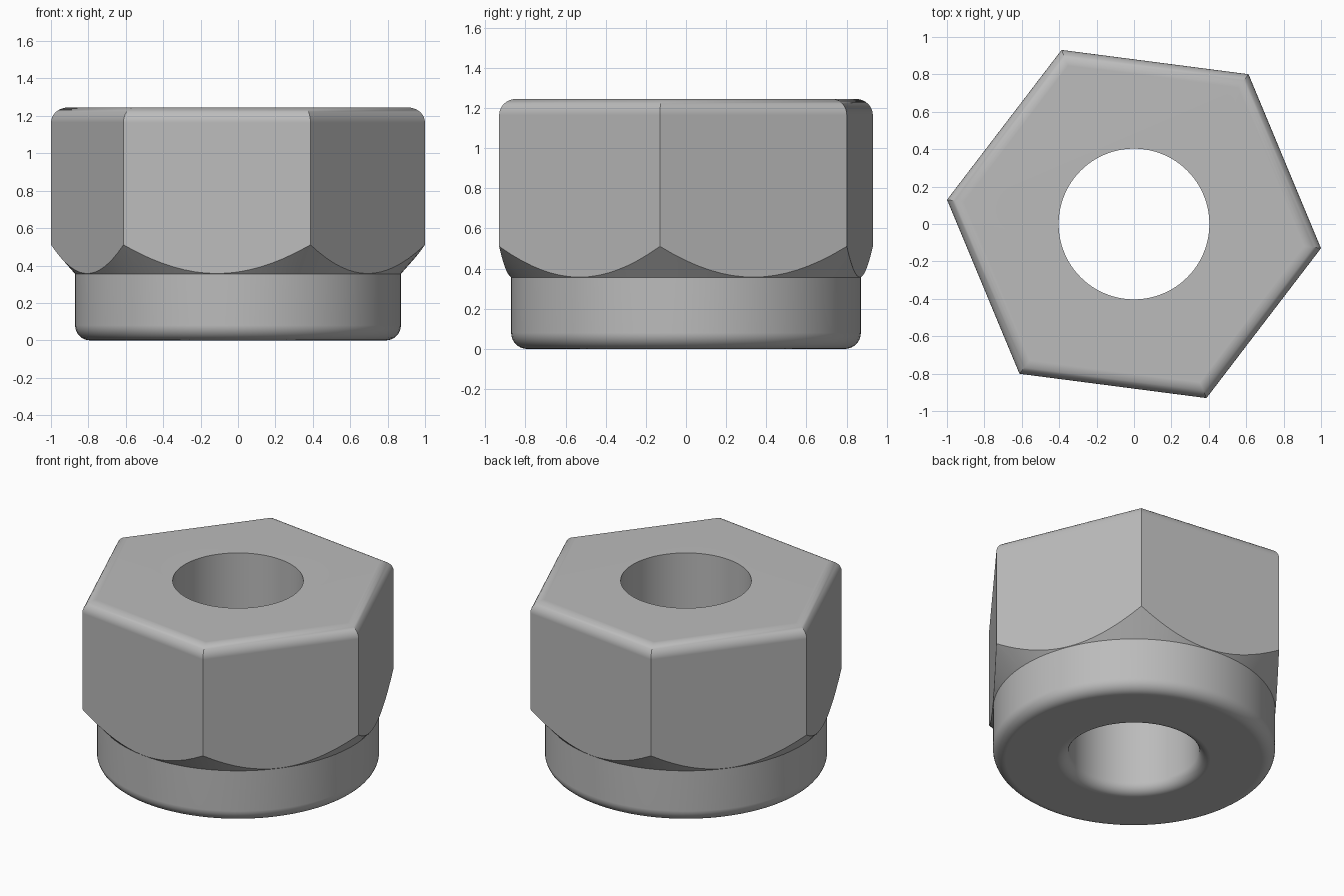
import bpy, bmesh, math

if "Cube" in bpy.data.objects:
    bpy.data.objects.remove(bpy.data.objects["Cube"], do_unlink=True)

HEIGHT = 1.245
APOTHEM = 0.873        # centre to flat of the hexagon
COLLAR_R, COLLAR_TOP = 0.871, 0.355
BORE_R = 0.403
FILLET = 0.08

steel = bpy.data.materials.new("grey_steel")
steel.use_nodes = True
colour = (0.5, 0.5, 0.5, 1)
steel.diffuse_color = colour
steel.node_tree.nodes["Principled BSDF"].inputs["Base Color"].default_value = colour


def arc(cx, cz, r, start, end, steps=8):
    """Points of a fillet, angles in degrees."""
    angles = [math.radians(start + (end - start) * i / steps) for i in range(steps + 1)]
    return [(cx + r * math.cos(a), cz + r * math.sin(a)) for a in angles]


def revolve(name, profile, sides, turn=0.0, ring_shaped=False):
    """Sweep (radius, z) points about z; close into a ring or cap both ends."""
    bm = bmesh.new()
    rings = [[bm.verts.new((r * math.cos(turn + math.tau * i / sides),
                            r * math.sin(turn + math.tau * i / sides), z))
              for i in range(sides)] for r, z in profile]
    pairs = list(zip(rings, rings[1:]))
    if ring_shaped:
        pairs.append((rings[-1], rings[0]))
    else:
        bm.faces.new(rings[0])
        bm.faces.new(rings[-1])
    for low, high in pairs:
        for i in range(sides):
            j = (i + 1) % sides
            bm.faces.new((low[i], low[j], high[j], high[i]))
    bmesh.ops.recalc_face_normals(bm, faces=bm.faces)
    mesh = bpy.data.meshes.new(name)
    bm.to_mesh(mesh)
    bm.free()
    mesh.materials.append(steel)
    ob = bpy.data.objects.new(name, mesh)
    bpy.context.collection.objects.link(ob)
    return ob


# Hexagonal bar with a rounded, mitred top rim
to_corner = 1 / math.cos(math.pi / 6)
rim = arc(APOTHEM - FILLET, HEIGHT - FILLET, FILLET, 0, 90)
hex_profile = [(r * to_corner, z) for r, z in [(APOTHEM, -0.2)] + rim]
nut = revolve("hex_nut", hex_profile, 6, math.radians(-7.4))

# Turned envelope: filleted bore, round collar and conical chamfer
turned_profile = (
    [(BORE_R, HEIGHT + 0.2)]
    + arc(BORE_R + 0.07, 0.07, 0.07, 180, 270)
    + arc(COLLAR_R - FILLET, FILLET, FILLET, 270, 360)
    + [(COLLAR_R, COLLAR_TOP), (1.1, 0.615), (1.1, HEIGHT + 0.2)])
envelope = revolve("turning_envelope", turned_profile, 96, ring_shaped=True)
envelope.hide_render = True

# Keep only what lies inside both shapes
cut = nut.modifiers.new("turning", 'BOOLEAN')
cut.operation = 'INTERSECT'
cut.solver = 'EXACT'
cut.object = envelope
bpy.ops.object.select_all(action='DESELECT')
nut.select_set(True)
bpy.context.view_layer.objects.active = nut
bpy.ops.object.modifier_apply(modifier=cut.name)
bpy.data.objects.remove(envelope, do_unlink=True)

# Smooth fillets and round walls, crisp hexagon edges
bpy.ops.object.shade_smooth_by_angle(angle=math.radians(30))
weighted = nut.modifiers.new("even_flats", 'WEIGHTED_NORMAL')
weighted.keep_sharp = True
